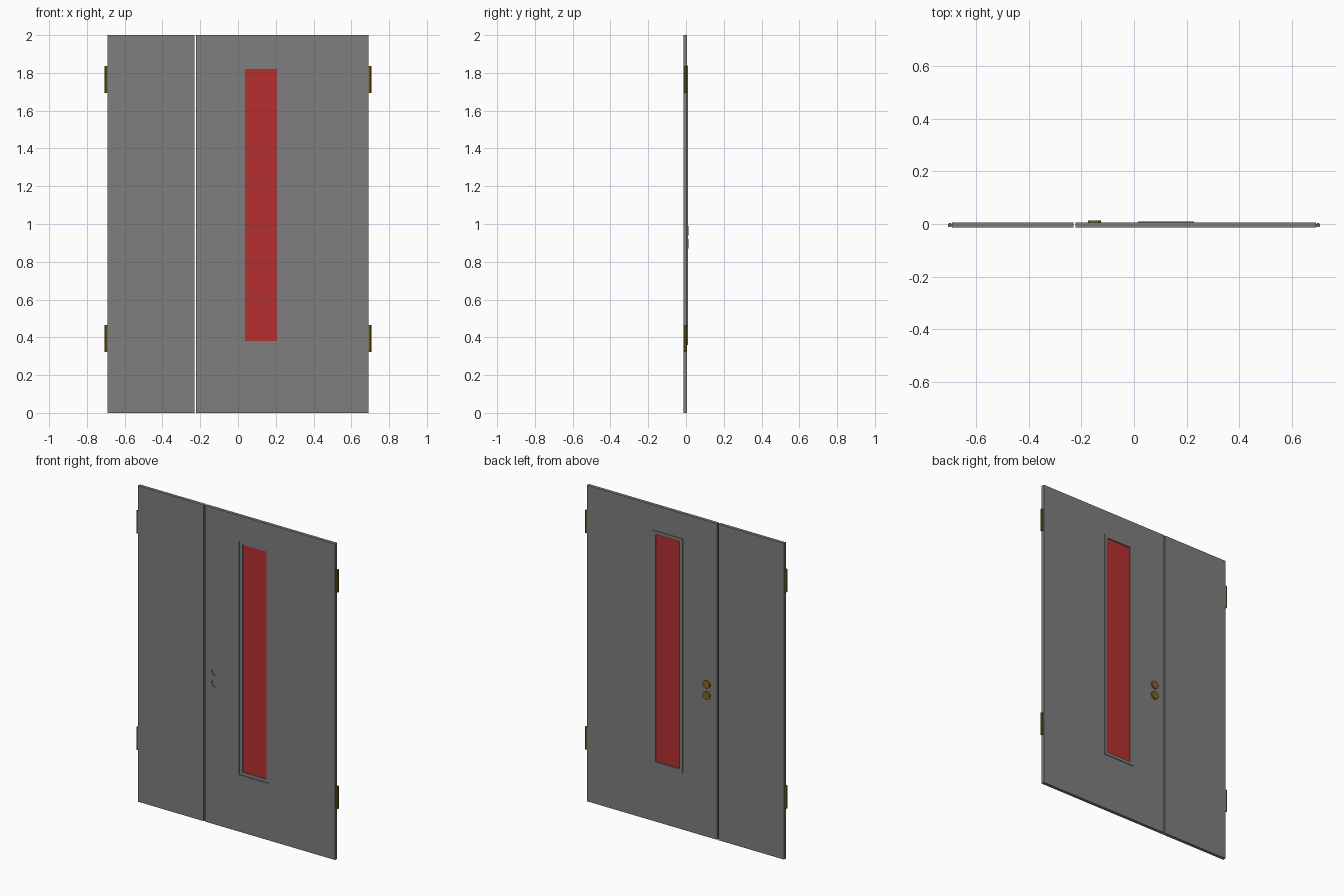
import bpy
from mathutils import Vector

default = bpy.data.objects.get("Cube")
if default:
    bpy.data.objects.remove(default, do_unlink=True)


def material(name, rgb):
    mat = bpy.data.materials.new(name)
    mat.use_nodes = True
    mat.diffuse_color = (*rgb, 1)
    mat.node_tree.nodes["Principled BSDF"].inputs["Base Color"].default_value = (*rgb, 1)
    return mat


grey = material("grey paint", (0.21, 0.21, 0.21))
red = material("red glass", (0.46, 0.03, 0.03))
brass = material("dark brass", (0.20, 0.14, 0.015))


def finish(name, mat):
    obj = bpy.context.object
    obj.name = name
    bpy.ops.object.transform_apply(location=True, rotation=True, scale=True)
    if mat:
        obj.data.materials.append(mat)
    return obj


def box(name, low, high, mat=None):
    low, high = Vector(low), Vector(high)
    bpy.ops.mesh.primitive_cube_add(size=1, location=(low + high) / 2)
    bpy.context.object.scale = high - low
    return finish(name, mat)


def cylinder(name, centre, radius, depth, sides, mat=None, turn=0):
    bpy.ops.mesh.primitive_cylinder_add(
        vertices=sides, radius=radius, depth=depth, location=centre, rotation=(turn, 0, 0))
    return finish(name, mat)


def cut(target, cutter):
    mod = target.modifiers.new("opening", "BOOLEAN")
    mod.object = cutter
    mod.solver = "EXACT"
    bpy.ops.object.select_all(action="DESELECT")
    target.select_set(True)
    bpy.context.view_layer.objects.active = target
    bpy.ops.object.modifier_apply(modifier=mod.name)
    bpy.data.objects.remove(cutter, do_unlink=True)


QUARTER = 1.5707963
FRONT, BACK = -0.014, 0.006

# Door leaves
narrow_leaf = box("narrow_leaf", (-0.69, FRONT, 0), (-0.23, BACK, 2), grey)
wide_leaf = box("wide_leaf", (-0.222, FRONT, 0), (0.69, BACK, 2), grey)

# Window frame, set back in the front and proud of the back
cut(wide_leaf, box("frame_opening", (0.016, -0.1, 0.36), (0.228, 0.1, 1.84)))
frame = box("window_frame", (0.016, FRONT + 0.004, 0.36), (0.228, BACK + 0.004, 1.84), grey)
cut(frame, box("glass_opening", (0.037, -0.1, 0.38), (0.207, 0.1, 1.82)))
box("window_glass", (0.037, -0.005, 0.38), (0.207, 0.002, 1.82), red)

# Lock discs on the back, with shallow round recesses in the front
for name, z in (("upper", 0.965), ("lower", 0.895)):
    cut(wide_leaf, cylinder(name + "_recess", (-0.15, FRONT, z), 0.025, 0.008, 24, turn=QUARTER))
    disc = cylinder(name + "_lock_disc", (-0.15, 0.009, z), 0.025, 0.01, 24, brass, QUARTER)
    bpy.ops.object.shade_smooth_by_angle()

# Hinge knuckles
for side, x in (("right", -0.698), ("left", 0.698)):
    for level, z in (("lower", 0.395), ("upper", 1.765)):
        cylinder(f"{side}_{level}_hinge", (x, -0.004, z), 0.0085, 0.143, 8, brass)
